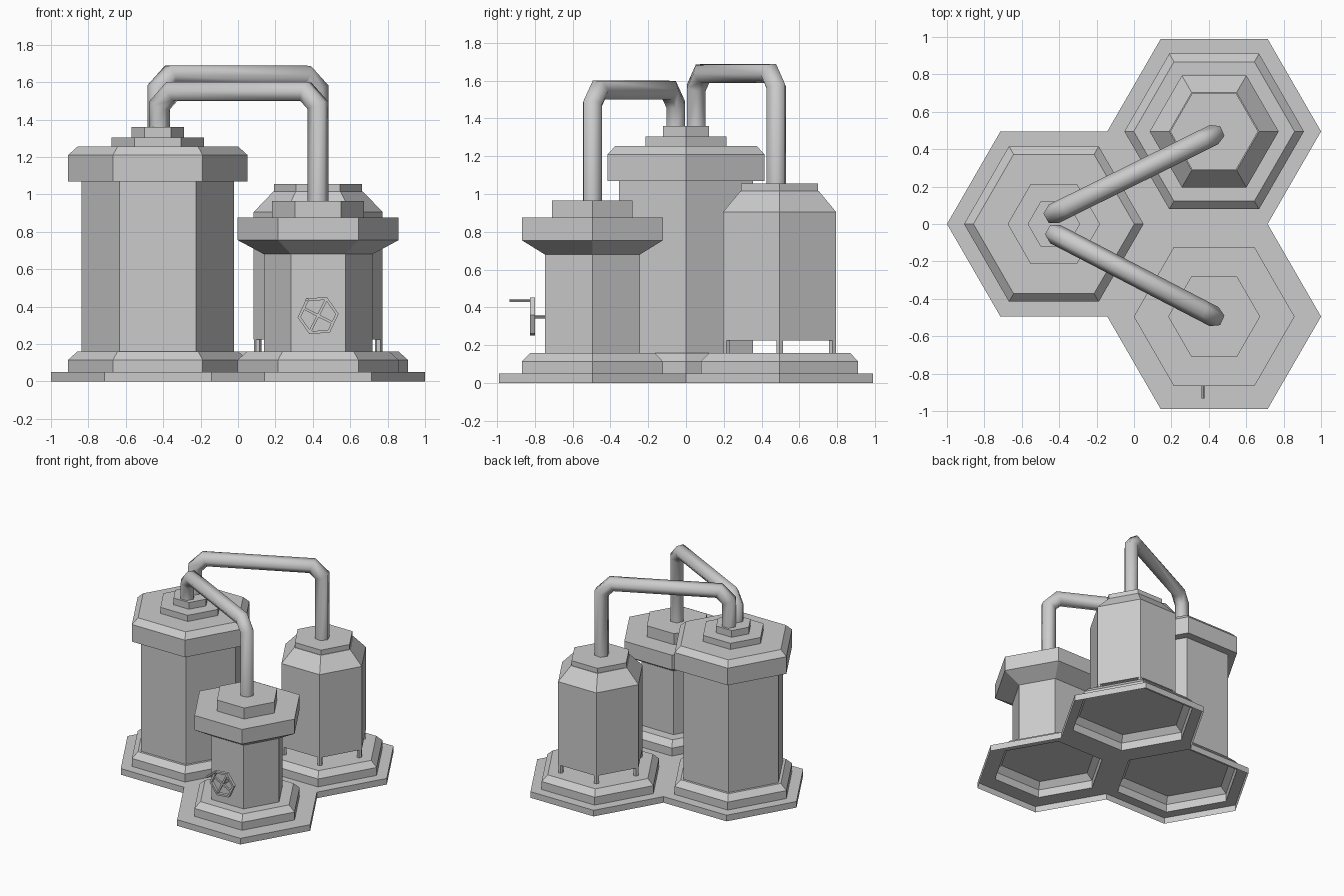
import bpy, bmesh
from math import sin, cos, pi, radians
from mathutils import Vector, Matrix

if "Cube" in bpy.data.objects:
    bpy.data.objects.remove(bpy.data.objects["Cube"])

R = 4 / 7                      # outer radius of each hexagonal plinth
H = R * 3 ** 0.5 / 2
CX = 1 - R
LEFT, BACK, FRONT = (-CX, 0), (CX, H), (CX, -H)


def finish(name, bm, normals=True):
    if normals:
        bmesh.ops.recalc_face_normals(bm, faces=bm.faces)
    me = bpy.data.meshes.new(name)
    bm.to_mesh(me)
    bm.free()
    ob = bpy.data.objects.new(name, me)
    bpy.context.collection.objects.link(ob)
    return ob


def turn(bm, centre, profile, n=6, start=True, end=True, loop=False):
    """Sweep an (r, z) profile round a vertical n-sided axis."""
    rings = [[bm.verts.new((centre[0] + r * cos(2 * pi * i / n),
                            centre[1] + r * sin(2 * pi * i / n), z))
              for i in range(n)] for r, z in profile]
    pairs = list(zip(rings, rings[1:])) + ([(rings[-1], rings[0])] if loop else [])
    for a, b in pairs:
        for i in range(n):
            j = (i + 1) % n
            bm.faces.new((a[i], a[j], b[j], b[i]))
    if start and not loop:
        bm.faces.new(rings[0][::-1])
    if end and not loop:
        bm.faces.new(rings[-1])


def part(name, centre, profile, **kw):
    bm = bmesh.new()
    turn(bm, centre, profile, **kw)
    return finish(name, bm)


# Joined base: three stepped plinths, hollow underneath, with one shared rim
bm = bmesh.new()
for c, r in ((LEFT, .48), (BACK, .48), (FRONT, .43)):
    turn(bm, c, [(R, .05), (r, .05), (r, .115), (r - .05, .16)], start=False)
bmesh.ops.remove_doubles(bm, verts=bm.verts, dist=.002)
rim = [e for e in bm.edges if e.is_boundary]
new = bmesh.ops.extrude_edge_only(bm, edges=rim)['geom']
for v in new:
    if isinstance(v, bmesh.types.BMVert):
        v.co.z = 0
finish("base", bm)

# Tall left tank
part("tall_tank_body", LEFT, [(.408, .16), (.408, 1.07)])
part("tall_tank_cap", LEFT, [(.48, 1.07), (.48, 1.21), (.43, 1.255)])
part("tall_tank_collar", LEFT, [(.247, 1.255), (.247, 1.305)])
part("tall_tank_pipe_seat", LEFT, [(.14, 1.305), (.14, 1.36)])

# Front tank with flared head
part("front_tank_body", FRONT, [(.29, .16), (.29, .68), (.43, .755), (.43, .875)])
part("front_tank_collar", FRONT, [(.246, .875), (.246, .965)])

# Back tank standing on six short legs
part("back_tank_body", BACK, [(.345, .225), (.345, .905), (.24, 1.015)])
part("back_tank_collar", BACK, [(.235, 1.015), (.235, 1.055)])
for i in range(6):
    a = i * pi / 3
    part(f"back_tank_leg_{i + 1}", (CX + .323 * cos(a), H + .323 * sin(a)),
         [(.02, .16), (.02, .23)])


# Mitred hexagonal pipes with chamfered elbows
def pipe(name, a, b, z0, z1, top, radius=.056, bend=.075):
    a, b = Vector((*a, 0)), Vector((*b, 0))
    d = (b - a).normalized() * bend
    up = Vector((0, 0, 1))
    path = [a + up * z0, a + up * (top - bend), a + d + up * top,
            b - d + up * top, b + up * (top - bend), b + up * z1]
    bm = bmesh.new()
    pts = [path[0] + Vector((radius * cos(i * pi / 3), radius * sin(i * pi / 3), 0))
           for i in range(6)]
    rings = [[bm.verts.new(p) for p in pts]]
    for k in range(1, len(path)):
        t = (path[k] - path[k - 1]).normalized()
        nxt = (path[k + 1] - path[k]).normalized() if k + 1 < len(path) else t
        n = (t + nxt).normalized()
        pts = [p + t * ((path[k] - p).dot(n) / t.dot(n)) for p in pts]
        rings.append([bm.verts.new(p) for p in pts])
    for r, s in zip(rings, rings[1:]):
        for i in range(6):
            j = (i + 1) % 6
            bm.faces.new((r[i], r[j], s[j], s[i])).smooth = True
    finish(name, bm)


pipe("front_pipe", (-.42, -.055), (.428, -.495), 1.35, .96, 1.55)
pipe("back_pipe", (-.428, .055), (.428, .478), 1.35, 1.05, 1.638)

# Valve wheel, modelled flat then stood up against the front tank
stand = Matrix.Translation((CX, -.811, .352)) @ Matrix.Rotation(pi / 2, 4, 'X') \
    @ Matrix.Rotation(radians(5), 4, 'Z')


def valve(name, centre, profile, **kw):
    part(name, centre, profile, **kw).data.transform(stand)


valve("valve_rim", (0, 0), [(.11, -.013), (.11, .013), (.093, .013), (.093, -.013)],
      loop=True)
valve("valve_stem", (0, 0), [(.01, -.07), (.01, .01)])
valve("valve_handle", (.104 * cos(2 * pi / 3), .104 * sin(2 * pi / 3)),
      [(.009, 0), (.009, .122)])
for i, angle in enumerate((58, 148)):
    bm = bmesh.new()
    bmesh.ops.create_cube(bm, size=1, matrix=stand @ Matrix.Rotation(
        radians(angle), 4, 'Z') @ Matrix.Diagonal((.19, .014, .014, 1)))
    finish(f"valve_spoke_{i + 1}", bm)
